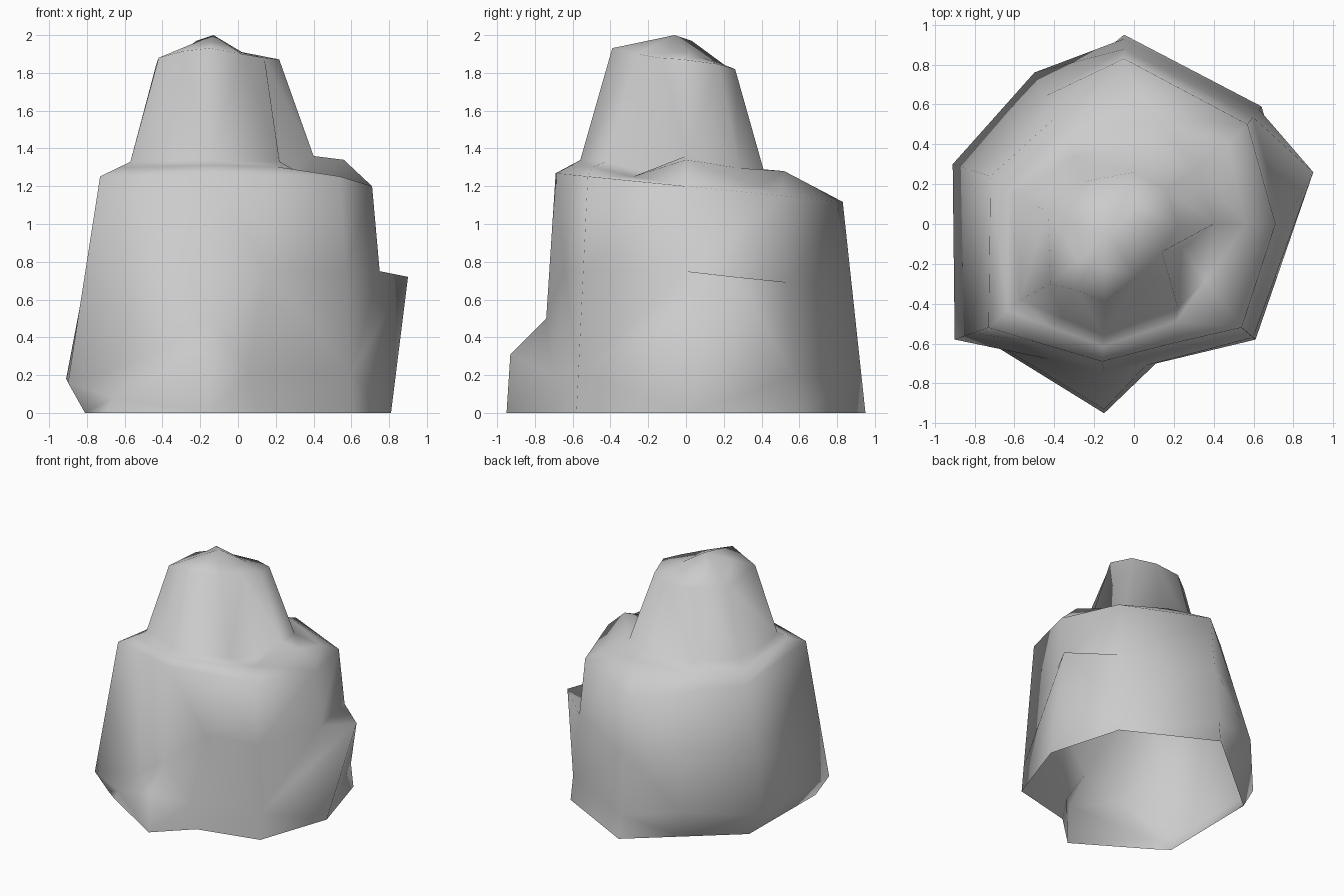
import bpy
import bmesh
from mathutils import Vector

cube = bpy.data.objects.get("Cube")
if cube:
    bpy.data.objects.remove(cube)


def outline(points, height):
    """Turn a plan outline into a ring, with the height given as a rule."""
    return [Vector((x, y, height(x, y))) for x, y in points]


def blend(lower, upper, amount):
    """Ring part of the way between two rings."""
    return [a.lerp(b, amount) for a, b in zip(lower, upper)]


def pull(ring, column, *position):
    """Chip or bump: move one corner of a ring."""
    ring[column] = Vector(position)


# Plan outlines, running from the back corner round the left side to the front
base = outline([(-.05, .95), (.64, .59), (.81, 0), (.61, -.58), (.11, -.7),
                (-.15, -.95), (-.7, -.61), (-.81, -.53), (-.8, .32), (-.42, .64)],
               lambda x, y: 0)
rim = outline([(-.05, .83), (.57, .5), (.71, 0), (.54, -.52), (.19, -.6),
               (-.16, -.69), (-.5, -.59), (-.73, -.52), (-.72, .24), (-.4, .53)],
              lambda x, y: 1.2 - .1 * y)
neck = outline([(.08, .41), (.32, .28), (.4, 0), (.24, -.12), (.22, -.42),
                (-.15, -.56), (-.36, -.47), (-.57, -.38), (-.57, .12), (-.3, .34)],
               lambda x, y: 1.31 - .05 * y)

# Upper block tapering to a broken crown
top = outline([(p.x * .67 - .05, p.y * .67 - .015) for p in neck],
              lambda x, y: 1.88 - .15 * y - .05 * abs(x))
pull(top, 0, 0, .26, 1.82)
pull(top, 3, .14, -.14, 1.88)
pull(top, 4, .02, -.26, 1.9)
pull(top, 7, -.42, -.3, 1.88)
peak = Vector((-.13, -.06, 2))
crown = [p.lerp(peak, .5) for p in top]
pull(crown, 0, -.06, .13, 1.87)
pull(crown, 1, .02, .09, 1.88)
pull(crown, 2, .02, .02, 1.91)
pull(crown, 3, .01, -.08, 1.91)
pull(crown, 9, -.22, .03, 1.97)

# Neck with a pit on the front left
pull(neck, 2, .4, 0, 1.36)
pull(neck, 3, .24, -.12, 1.25)

# Boulder sides with the left ledge and the right and back corners
low = blend(base, rim, .17)
pull(low, 2, .9, .26, .72)
pull(low, 7, -.9, -.58, .16)
pull(low, 8, -.91, .3, .18)
pull(low, 9, -.5, .76, .26)
middle = blend(low, rim, .52)
pull(middle, 2, .75, 0, .75)

# Jutting front foot
pull(low, 4, .06, -.71, .2)
pull(low, 5, -.15, -.93, .31)
pull(low, 6, -.66, -.62, .08)
pull(middle, 5, -.15, -.74, .5)
pull(middle, 6, -.42, -.68, .32)

# Shoulder with raised lumps on the back and left
shoulder = blend(rim, neck, .6)
pull(shoulder, 0, .1, .52, 1.28)
pull(shoulder, 1, .47, .4, 1.2)
pull(shoulder, 2, .56, 0, 1.34)

# Skin the rings into one surface, hollow and open underneath
bm = bmesh.new()
loops = [[bm.verts.new(p) for p in ring]
         for ring in (base, low, middle, rim, shoulder, neck, top, crown)]
count = len(base)
for lower, upper in zip(loops, loops[1:]):
    for i in range(count):
        j = (i + 1) % count
        bm.faces.new((lower[i], upper[i], upper[j], lower[j]))
tip = bm.verts.new(peak)
for i in range(count):
    bm.faces.new((loops[-1][i], tip, loops[-1][(i + 1) % count]))
bmesh.ops.triangulate(bm, faces=bm.faces[:])
for face in bm.faces:
    face.smooth = True

mesh = bpy.data.meshes.new("boulder")
bm.to_mesh(mesh)
bm.free()
boulder = bpy.data.objects.new("boulder", mesh)
bpy.context.collection.objects.link(boulder)

# Plain stone colour
stone = bpy.data.materials.new("stone grey")
stone.use_nodes = True
colour = (.6, .6, .6, 1)
stone.diffuse_color = colour
stone.node_tree.nodes["Principled BSDF"].inputs["Base Color"].default_value = colour
mesh.materials.append(stone)
